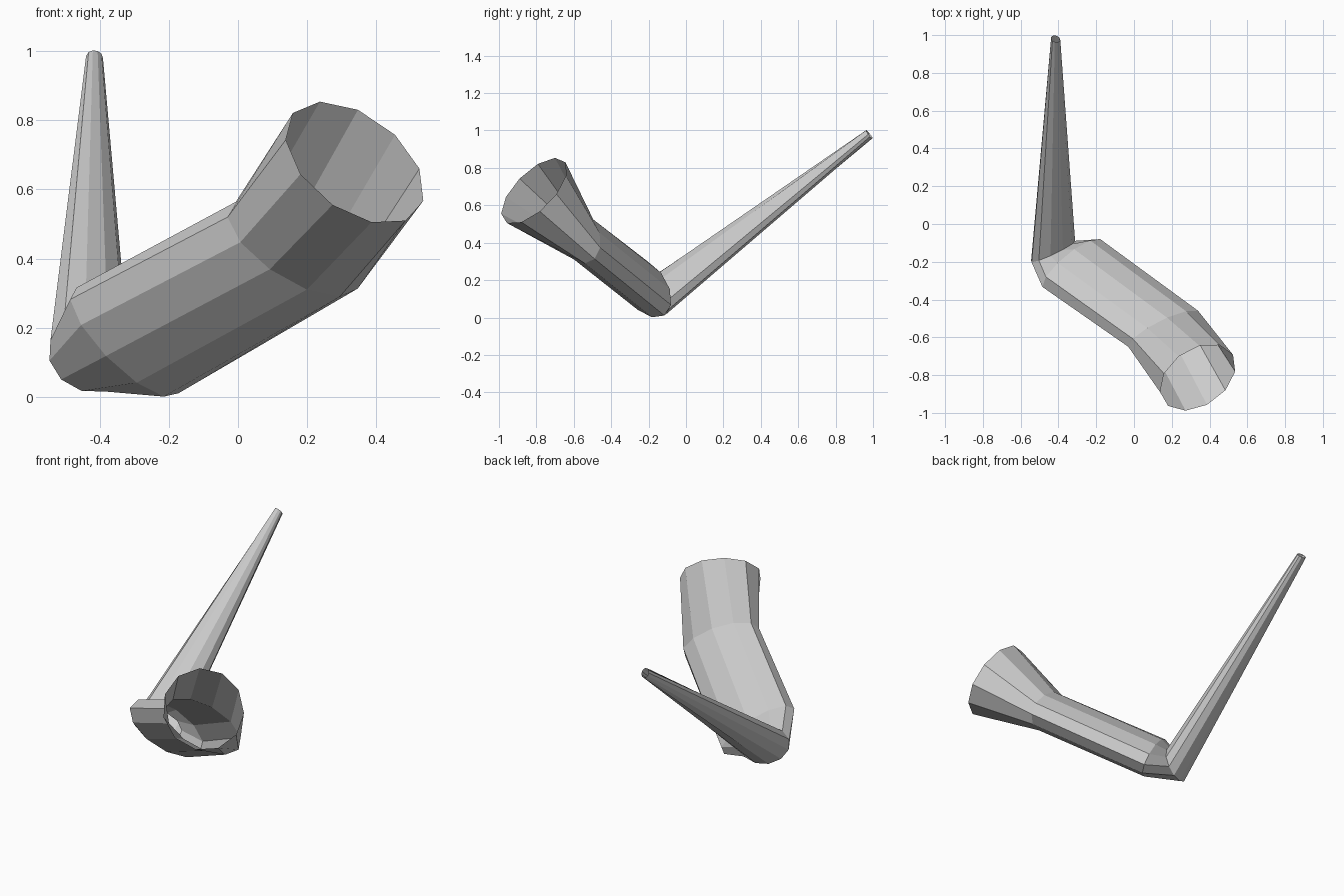
import bpy, bmesh, math
from mathutils import Vector

if "Cube" in bpy.data.objects:
    bpy.data.objects.remove(bpy.data.objects["Cube"])

SIDES = 11

# Cross-sections along the bent tube: centre, first half-axis, second half-axis
RINGS = [
    ((-.415, .98, .98), (-.024, 0, .006), (.006, -.018, .021)),          # narrow tip
    ((-.43, -.145, .118), (-.112, -.058, .046), (.038, .001, .095)),     # elbow
    ((-.327, -.213, .158), (-.158, -.12, .124), (-.012, .063, .10)),     # body start
    ((.16, -.56, .43), (-.19, -.09, .09), (-.012, .052, .108)),          # body bend
    ((.338, -.812, .677), (-.20, -.078, .066), (-.02, .158, .164)),      # open mouth
]


def loft(name, rings):
    """Join elliptical rings into an open flat-shaded tube."""
    bm = bmesh.new()
    loops = []
    for c, p, q in rings:
        c, p, q = Vector(c), Vector(p), Vector(q)
        loop = []
        for i in range(SIDES):
            a = 2 * math.pi * i / SIDES
            loop.append(bm.verts.new(c + p * math.cos(a) + q * math.sin(a)))
        loops.append(loop)
    for a, b in zip(loops, loops[1:]):
        for i in range(SIDES):
            j = (i + 1) % SIDES
            bm.faces.new((a[i], a[j], b[j], b[i]))
    bmesh.ops.recalc_face_normals(bm, faces=bm.faces)
    mesh = bpy.data.meshes.new(name)
    bm.to_mesh(mesh)
    bm.free()
    obj = bpy.data.objects.new(name, mesh)
    bpy.context.collection.objects.link(obj)
    return obj


# One continuous tube: thin stem, sharp elbow, flattened body, flared mouth
loft("bent_tube", RINGS)
